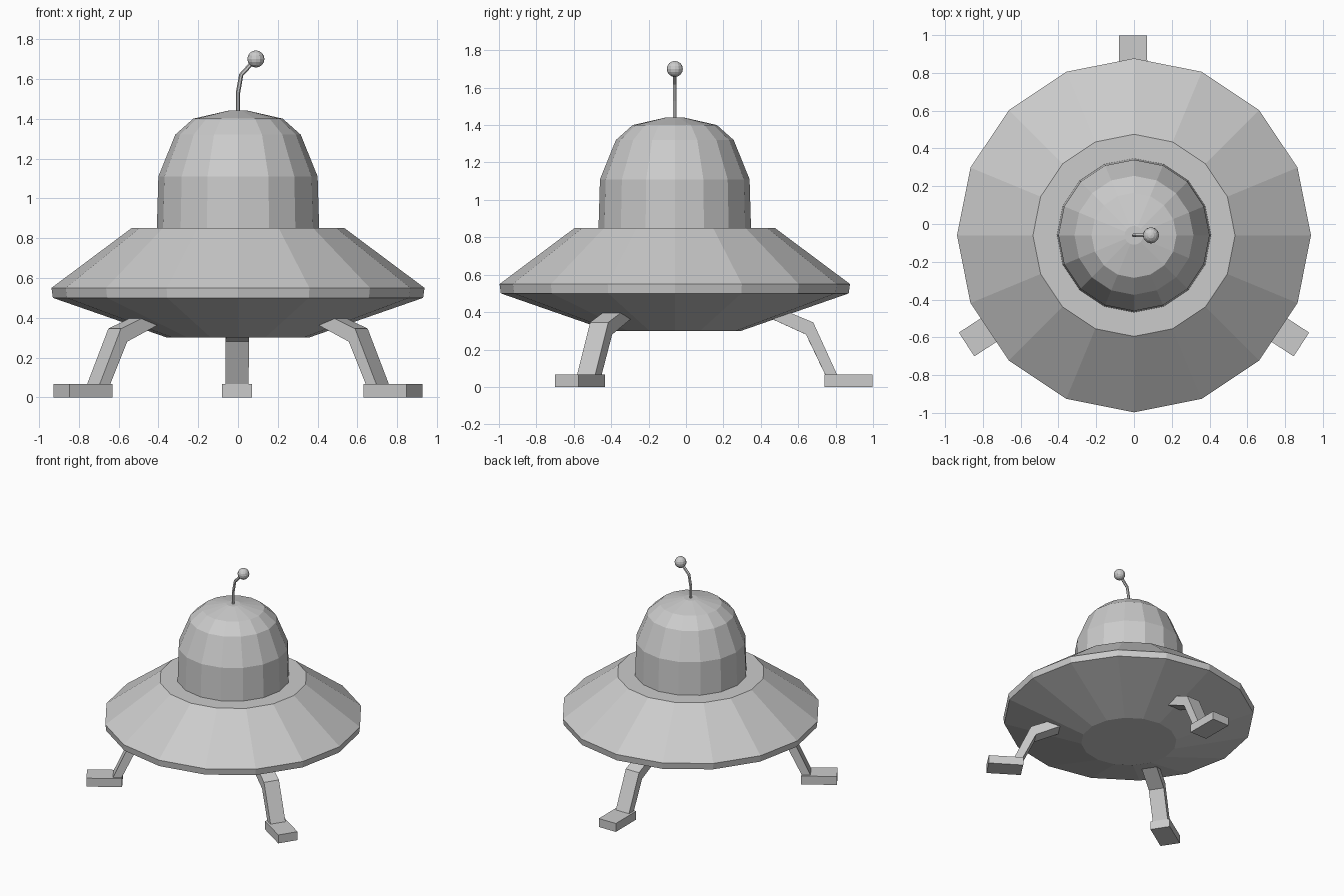
import bpy, bmesh
from math import cos, sin, pi, radians
from mathutils import Matrix, Vector

if "Cube" in bpy.data.objects:
    bpy.data.objects.remove(bpy.data.objects["Cube"], do_unlink=True)

CENTRE = Vector((0, -0.06, 0))

metal = bpy.data.materials.new("grey metal")
metal.use_nodes = True
GREY = (0.6, 0.6, 0.6, 1)
metal.diffuse_color = GREY
metal.node_tree.nodes["Principled BSDF"].inputs["Base Color"].default_value = GREY


def finish(name, bm):
    """Turn a bmesh into a flat-shaded grey object."""
    bmesh.ops.recalc_face_normals(bm, faces=bm.faces)
    mesh = bpy.data.meshes.new(name)
    bm.to_mesh(mesh)
    bm.free()
    mesh.materials.append(metal)
    obj = bpy.data.objects.new(name, mesh)
    bpy.context.collection.objects.link(obj)
    return obj


def lathe(name, profile, sides=16):
    """Closed solid of revolution from (radius, height) pairs."""
    bm = bmesh.new()
    rings = [[bm.verts.new(CENTRE + Vector((r * cos(2 * pi * i / sides),
                                            r * sin(2 * pi * i / sides), z)))
              for i in range(sides)] for r, z in profile]
    for low, high in zip(rings, rings[1:]):
        for i in range(sides):
            j = (i + 1) % sides
            bm.faces.new((low[i], low[j], high[j], high[i]))
    bm.faces.new(rings[0])
    bm.faces.new(rings[-1])
    return finish(name, bm)


def radial_slab(name, outline, width, angle):
    """Extrude a (radius, height) outline sideways and swing it round the hull."""
    bm = bmesh.new()
    face = bm.faces.new([bm.verts.new((r, -width / 2, z)) for r, z in outline])
    new = bmesh.ops.extrude_face_region(bm, geom=[face])["geom"]
    bmesh.ops.translate(bm, vec=(0, width, 0),
                        verts=[v for v in new if isinstance(v, bmesh.types.BMVert)])
    bm.transform(Matrix.Translation(CENTRE) @ Matrix.Rotation(radians(angle), 4, 'Z'))
    return finish(name, bm)


# Saucer hull and cabin dome
lathe("saucer_hull", [(0.355, 0.30), (0.93, 0.50), (0.937, 0.55), (0.535, 0.85)])
lathe("cabin_dome", [(0.408, 0.84), (0.40, 1.11), (0.315, 1.32), (0.225, 1.40), (0.05, 1.44)])

# Three bent legs with block feet
LEG = [(0.50, 0.372), (0.702, 0.28), (0.807, 0.06), (0.87, 0.06), (0.74, 0.345), (0.56, 0.42)]
FOOT = [(0.80, 0), (1.058, 0), (1.058, 0.067), (0.80, 0.067)]
for side, angle in (("back", 90.3), ("right", 213.1), ("left", 326.9)):
    radial_slab(side + "_leg", LEG, 0.116, angle)
    radial_slab(side + "_foot", FOOT, 0.15, angle)

# Bent antenna rod
curve = bpy.data.curves.new("antenna_rod", 'CURVE')
curve.dimensions = '3D'
curve.bevel_depth = 0.011
curve.bevel_resolution = 1
curve.use_fill_caps = True
path = [(0, 1.42), (0, 1.53), (0.016, 1.62), (0.08, 1.69)]
spline = curve.splines.new('POLY')
spline.points.add(len(path) - 1)
for point, (x, z) in zip(spline.points, path):
    point.co = (x, CENTRE.y, z, 1)
rod = bpy.data.objects.new("antenna_rod", curve)
bpy.context.collection.objects.link(rod)
curve.materials.append(metal)
bpy.ops.object.select_all(action='DESELECT')
rod.select_set(True)
bpy.context.view_layer.objects.active = rod
bpy.ops.object.convert(target='MESH')
for poly in rod.data.polygons:
    poly.use_smooth = False

# Antenna ball
bm = bmesh.new()
bmesh.ops.create_uvsphere(bm, u_segments=12, v_segments=8, radius=0.043,
                          matrix=Matrix.Translation((0.09, CENTRE.y, 1.70)))
finish("antenna_ball", bm)
